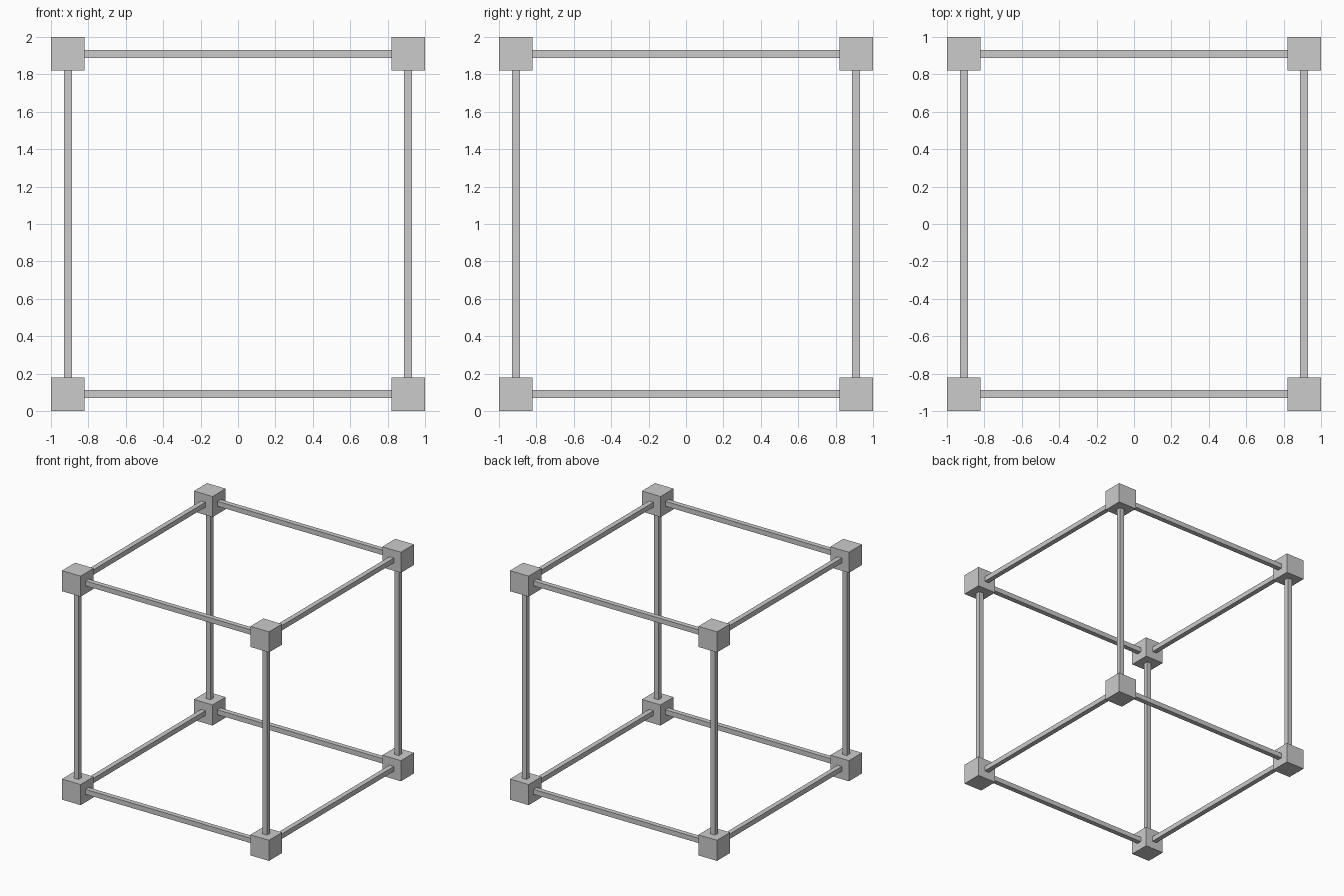
import bpy
from itertools import product

if "Cube" in bpy.data.objects:
    bpy.data.objects.remove(bpy.data.objects["Cube"])

C = 0.91      # distance of corner centres from the cube centre
BLOCK = 0.18  # corner block size
ROD = 0.043   # rod thickness


def box(name, centre, size):
    bpy.ops.mesh.primitive_cube_add(size=1, location=(centre[0], centre[1], centre[2] + 1))
    ob = bpy.context.object
    ob.name = name
    ob.scale = size
    bpy.ops.object.transform_apply(location=False, rotation=False, scale=True)


# Corner blocks
for x, y, z in product((-C, C), repeat=3):
    box("corner_block", (x, y, z), (BLOCK,) * 3)

# Square rods along each axis, ending just inside the blocks
for axis, name in enumerate(("width_rod", "depth_rod", "upright_rod")):
    for a, b in product((-C, C), repeat=2):
        centre = [a, b]
        centre.insert(axis, 0)
        size = [ROD] * 3
        size[axis] = 2 * C - BLOCK + 0.02
        box(name, centre, size)
